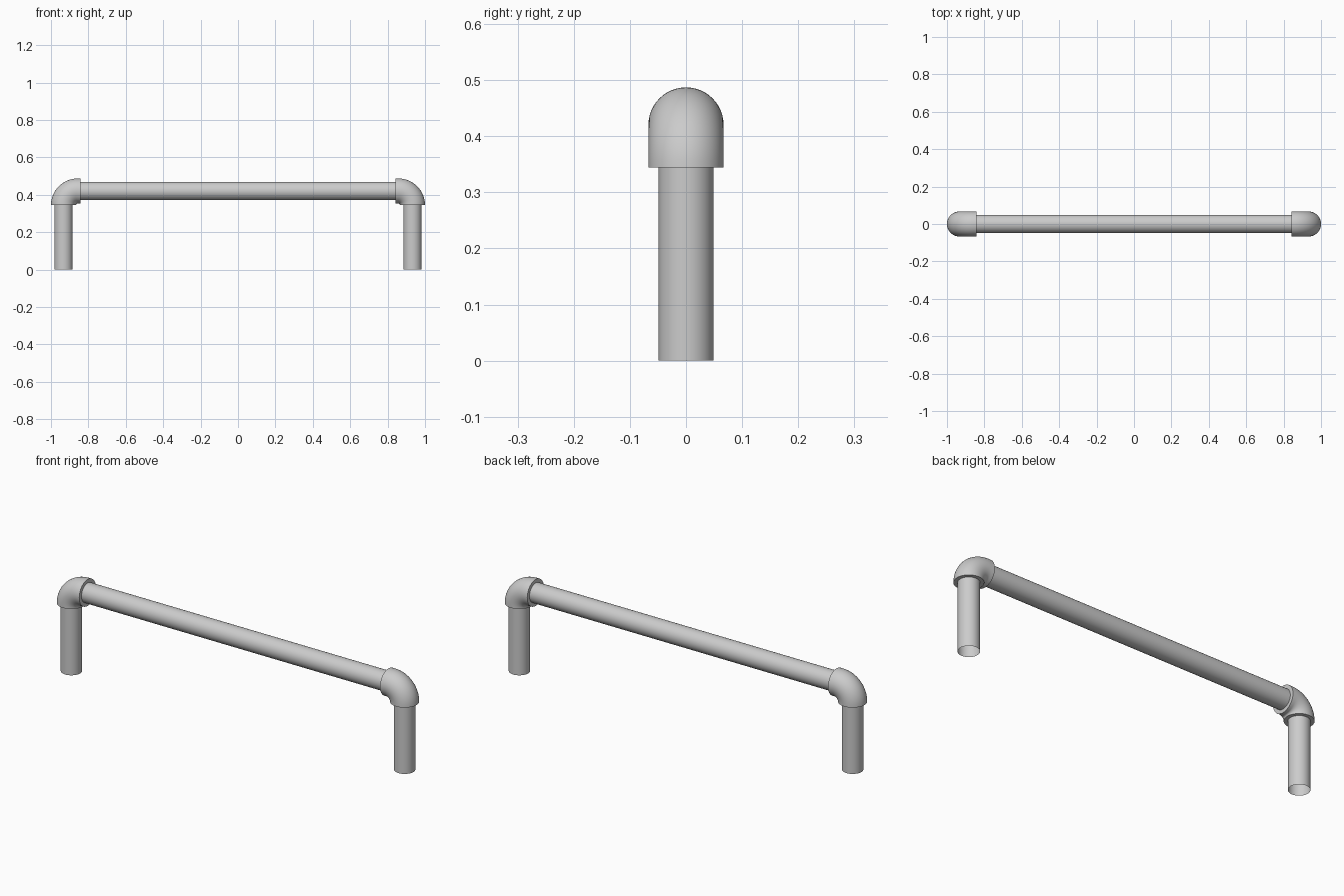
import bpy, bmesh
from math import sin, cos, pi, radians

if "Cube" in bpy.data.objects:
    bpy.data.objects.remove(bpy.data.objects["Cube"])

SIDES = 48
PIPE_R, ELBOW_R = 0.049, 0.067
LEG_X, RAIL_Z = 0.933, 0.42
END_X, END_Z = 0.842, 0.344      # where the elbow sockets stop
BEND = RAIL_Z - END_Z            # bend radius of the elbow


def sweep(name, stations):
    """Loft circles in the xz plane; each station is (x, z, tilt, radius)."""
    bm = bmesh.new()
    rings = []
    for x, z, t, r in stations:
        rings.append([bm.verts.new((x + r * cos(a) * cos(t), r * sin(a),
                                    z + r * cos(a) * sin(t)))
                      for a in (2 * pi * i / SIDES for i in range(SIDES))])
    for a, b in zip(rings, rings[1:]):
        for i in range(SIDES):
            j = (i + 1) % SIDES
            bm.faces.new((a[i], a[j], b[j], b[i]))
    bmesh.ops.recalc_face_normals(bm, faces=bm.faces)
    mesh = bpy.data.meshes.new(name)
    bm.to_mesh(mesh)
    bm.free()
    ob = bpy.data.objects.new(name, mesh)
    bpy.context.collection.objects.link(ob)
    bpy.ops.object.select_all(action='DESELECT')
    ob.select_set(True)
    bpy.context.view_layer.objects.active = ob
    bpy.ops.object.shade_smooth_by_angle(angle=radians(35))
    return ob


# Horizontal rail, its open ends hidden in the elbows
rail_end = END_X + 0.015
sweep("rail", [(-rail_end, RAIL_Z, pi / 2, PIPE_R), (rail_end, RAIL_Z, pi / 2, PIPE_R)])

for side, s in (("left", -1), ("right", 1)):
    # Hollow leg, open at the bottom
    sweep(side + "_leg", [(s * LEG_X, 0, 0, PIPE_R), (s * LEG_X, END_Z + 0.015, 0, PIPE_R)])

    # Thicker elbow with a flat lip at each socket
    cx = LEG_X - BEND
    path = [(cx + BEND * cos(t), END_Z + BEND * sin(t), t, ELBOW_R)
            for t in (pi / 2 * i / 16 for i in range(17))]
    path.append((END_X, RAIL_Z, pi / 2, ELBOW_R))
    path.insert(0, (LEG_X, END_Z, 0, PIPE_R - 0.001))
    path.append((END_X, RAIL_Z, pi / 2, PIPE_R - 0.001))
    sweep(side + "_elbow", [(s * x, z, s * t, r) for x, z, t, r in path])
